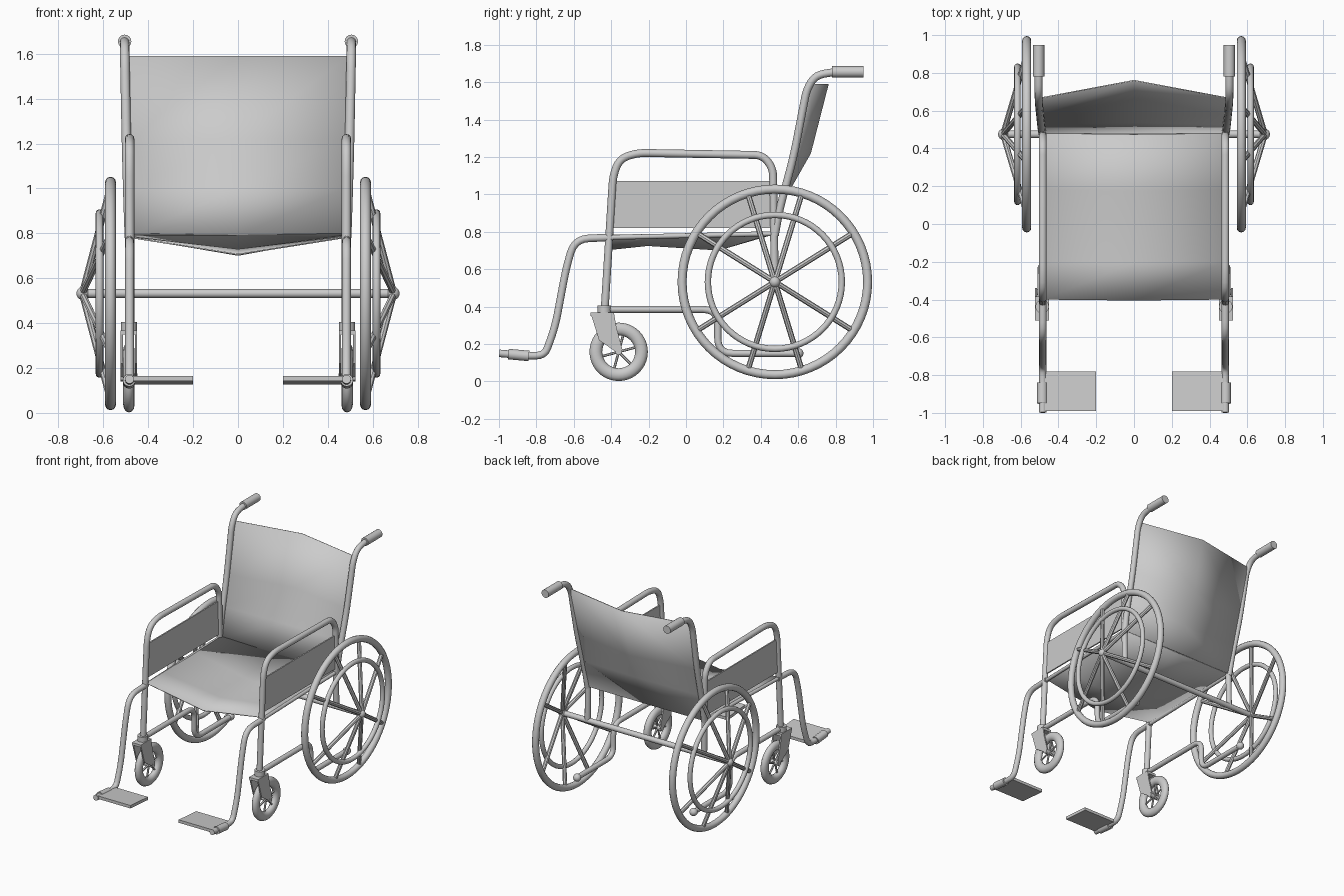
import bpy, bmesh, math
from mathutils import Vector, Matrix

if "Cube" in bpy.data.objects:
    bpy.data.objects.remove(bpy.data.objects["Cube"])


def finish(ob, angle=40):
    bpy.ops.object.select_all(action='DESELECT')
    ob.select_set(True)
    bpy.context.view_layer.objects.active = ob
    bpy.ops.object.shade_smooth_by_angle(angle=math.radians(angle))


def mesh_object(name, verts, faces, thick=0, angle=40):
    me = bpy.data.meshes.new(name)
    me.from_pydata(verts, [], faces)
    ob = bpy.data.objects.new(name, me)
    bpy.context.collection.objects.link(ob)
    bm = bmesh.new()
    bm.from_mesh(me)
    bmesh.ops.recalc_face_normals(bm, faces=bm.faces)
    bm.to_mesh(me)
    bm.free()
    if thick:
        m = ob.modifiers.new("thickness", 'SOLIDIFY')
        m.thickness, m.offset = thick, 0
    finish(ob, angle)
    return ob


def rounded(pts, radius, steps=5):
    """Round the inner corners of a path."""
    pts = [Vector(p) for p in pts]
    out = [pts[0]]
    for a, b, c in zip(pts, pts[1:], pts[2:]):
        d = min(radius, (a - b).length * .49, (c - b).length * .49)
        p, q = b + (a - b).normalized() * d, b + (c - b).normalized() * d
        for i in range(steps + 1):
            t = i / steps
            out.append(p * (1 - t) ** 2 + b * 2 * t * (1 - t) + q * t * t)
    return out + [pts[-1]]


def tube(name, pts, r, bend=0.1, sides=12):
    """Capped round tube swept along a rounded path."""
    path = rounded(pts, bend)
    verts, faces = [], []
    for i, p in enumerate(path):
        t = (path[min(i + 1, len(path) - 1)] - path[max(i - 1, 0)]).normalized()
        ref = Vector((1, 0, 0)) if abs(t.x) < .9 else Vector((0, 0, 1))
        u = t.cross(ref).normalized()
        v = t.cross(u)
        for k in range(sides):
            a = math.tau * k / sides
            verts.append(p + (u * math.cos(a) + v * math.sin(a)) * r)
    for i in range(len(path) - 1):
        for k in range(sides):
            a, b = i * sides + k, i * sides + (k + 1) % sides
            faces.append((a, b, b + sides, a + sides))
    faces.append(tuple(range(sides)))
    faces.append(tuple(range(len(verts) - sides, len(verts))))
    return mesh_object(name, verts, faces)


def ring(name, loc, major, minor, flat=1.0, seg=64):
    """Torus whose axle points along x."""
    bpy.ops.mesh.primitive_torus_add(major_radius=major, minor_radius=minor,
                                     major_segments=seg, minor_segments=12)
    ob = bpy.context.object
    ob.name = name
    ob.data.transform(Matrix.Translation(loc) @ Matrix.Rotation(math.pi / 2, 4, 'Y')
                      @ Matrix.Diagonal((1, 1, flat, 1)))
    finish(ob)


def ball(name, loc, r):
    bpy.ops.mesh.primitive_uv_sphere_add(segments=16, ring_count=10, radius=r, location=loc)
    bpy.context.object.name = name
    finish(bpy.context.object)


def prism(name, profile, x0, x1):
    """Extrude a (y, z) profile along x."""
    n = len(profile)
    verts = [(x, y, z) for x in (x0, x1) for y, z in profile]
    faces = [tuple(range(n)), tuple(range(n, 2 * n))]
    faces += [(i, (i + 1) % n, n + (i + 1) % n, n + i) for i in range(n)]
    return mesh_object(name, verts, faces, angle=20)


def sheet(name, rows, thick=0.006):
    """Sagging cloth: each row is left, middle, right."""
    verts = [p for row in rows for p in row]
    faces = [(3 * i + j, 3 * i + j + 1, 3 * i + j + 4, 3 * i + j + 3)
             for i in range(len(rows) - 1) for j in range(2)]
    return mesh_object(name, verts, faces, thick)


# Cloth seat: (y, edge height, middle height)
sheet("seat", [((-.48, y, e), (0, y - .005, m), (.48, y, e)) for y, e, m in
               [(-.4, .782, .706), (-.2, .785, .727), (.18, .79, .703), (.48, .797, .79)]])
# Cloth backrest: (z, half width, edge y, middle y)
sheet("backrest", [((-w, e, z), (0, m, z), (w, e, z)) for z, w, e, m in
                   [(.79, .475, .48, .482), (1.0, .48, .53, .54), (1.22, .485, .585, .665),
                    (1.59, .495, .667, .76)]])
# Axle
tube("axle", [(-.7, .475, .532), (.7, .475, .532)], .02)

HUB_Y, HUB_Z = .475, .532
for s, side in ((-1, "left"), (1, "right")):
    def P(x, pts):
        return [(s * x, y, z) for y, z in pts]

    # Drive wheel with push rim, hub and spokes
    ring(side + "_wheel", (s * .568, HUB_Y, HUB_Z), .496, .024)
    ring(side + "_push_rim", (s * .617, HUB_Y, HUB_Z), .358, .017)
    ball(side + "_hub", (s * .69, HUB_Y, HUB_Z), .03)
    for i, deg in enumerate((32, 73, 107, 148, 212, 253, 287, 328)):
        c, n = math.cos(math.radians(deg)), math.sin(math.radians(deg))
        tube(f"{side}_spoke_{i}", [(s * .69, HUB_Y + .015 * c, HUB_Z + .015 * n),
                                   (s * .57, HUB_Y + .49 * c, HUB_Z + .49 * n)], .015, sides=8)

    # Side frame and armrest
    tube(side + "_arm_frame", P(.483, [(-.435, .38), (-.39, 1.1), (-.355, 1.19), (-.26, 1.222),
                                       (.41, 1.21), (.465, 1.14), (.475, .53)]), .021, .08)
    tube(side + "_lower_frame", P(.483, [(-.43, .385), (.17, .385), (.17, .15), (.6, .15)]),
         .019, .08)
    ball(side + "_frame_tip", (s * .483, .6, .15), .028)
    prism(side + "_side_panel", [(-.4, .82), (.468, .82), (.468, 1.072), (-.385, 1.072)],
          s * .478, s * .488)
    tube(side + "_seat_rail", P(.483, [(-.4, .77), (.475, .79)]), .013)

    # Back post with push handle
    tube(side + "_back_post", [(s * .484, .475, .78), (s * .489, .5, .92), (s * .497, .575, 1.2),
                               (s * .504, .645, 1.56), (s * .505, .69, 1.635),
                               (s * .505, .79, 1.655), (s * .505, .93, 1.655)], .021, .1)
    tube(side + "_grip", P(.505, [(.78, 1.655), (.948, 1.655)]), .03, sides=16)

    # Leg tube and footplate
    tube(side + "_leg_tube", P(.483, [(-.39, .77), (-.595, .762), (-.64, .61), (-.70, .29),
                                      (-.755, .14), (-.84, .136), (-.998, .15)]), .02, .09)
    tube(side + "_foot_sleeve", P(.485, [(-.84, .136), (-.95, .146)]), .028, sides=16)
    prism(side + "_footplate", [(-.99, .143), (-.78, .127), (-.78, .149), (-.99, .165)],
          s * .2, s * .475)

    # Caster wheel
    cx, cy, cz = .486, -.36, .158
    ring(side + "_caster_tyre", (s * cx, cy, cz), .122, .034, .75, 40)
    tube(side + "_caster_axle", [(s * (cx - .038), cy, cz), (s * (cx + .038), cy, cz)], .017)
    for i in range(6):
        a = math.tau * i / 6 + .26
        tube(f"{side}_caster_spoke_{i}", [(s * cx, cy, cz), (s * cx, cy + .1 * math.cos(a),
                                          cz + .1 * math.sin(a))], .007, sides=6)

    # Caster fork
    for k in (-1, 1):
        x = s * cx + k * .032
        prism(f"{side}_fork_{'inner' if k == -s else 'outer'}",
              [(-.51, .365), (-.385, .365), (-.372, .29), (-.34, .17), (-.35, .14),
               (-.385, .165), (-.465, .22)], x - .005, x + .005)
    prism(side + "_fork_crown", [(-.51, .35), (-.385, .35), (-.385, .368), (-.51, .368)],
          s * (cx - .037), s * (cx + .037))
    tube(side + "_fork_socket", P(cx, [(-.437, .36), (-.437, .405)]), .036, sides=16)
